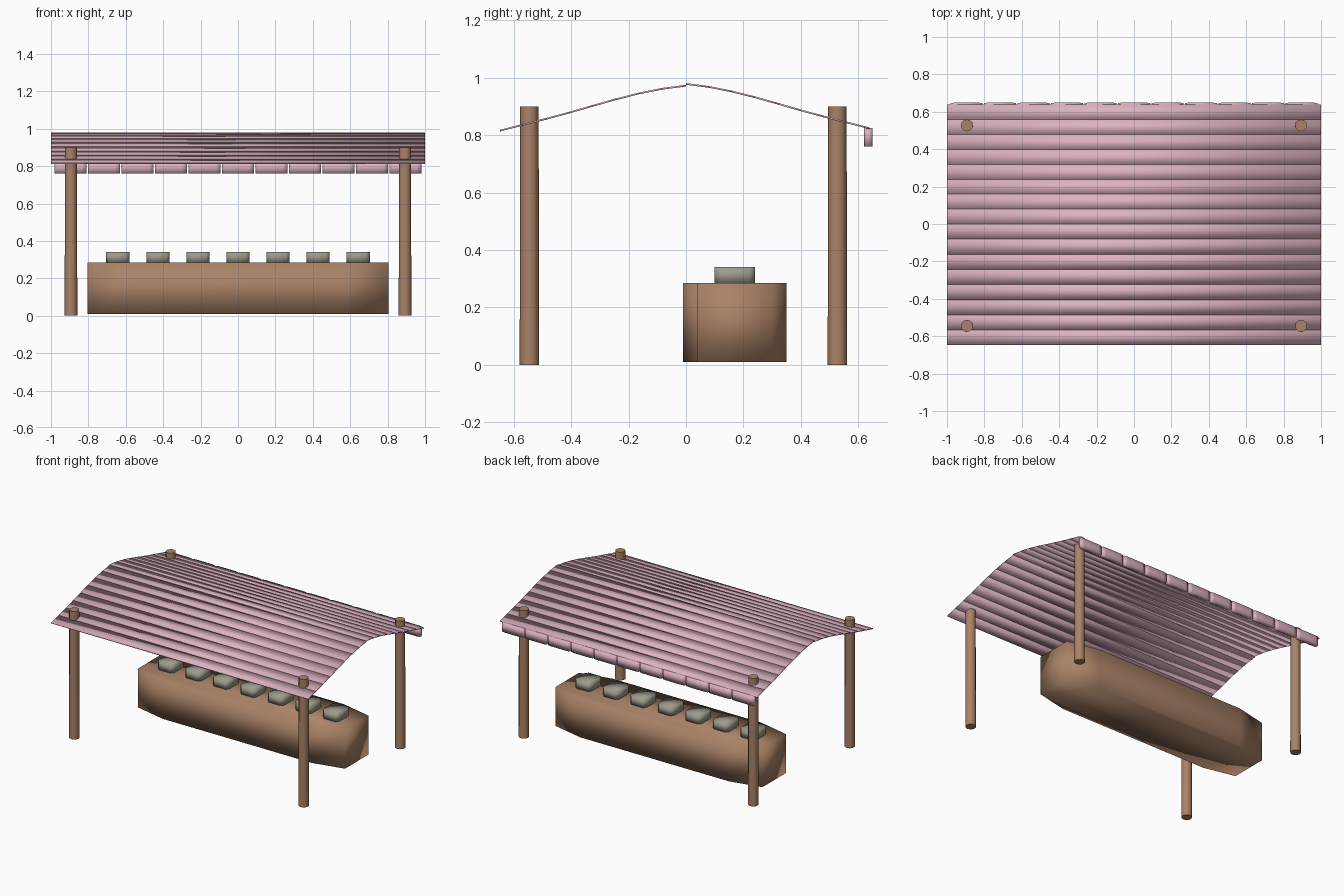
import bpy, bmesh, math

cube = bpy.data.objects.get("Cube")
if cube:
    bpy.data.objects.remove(cube, do_unlink=True)


def material(name, r, g, b):
    m = bpy.data.materials.new(name)
    m.use_nodes = True
    m.diffuse_color = (r, g, b, 1)
    bsdf = m.node_tree.nodes["Principled BSDF"]
    bsdf.inputs["Base Color"].default_value = (r, g, b, 1)
    bsdf.inputs["Roughness"].default_value = 0.8
    return m


PINK = material("pink canvas", 0.72, 0.45, 0.53)
WOOD = material("brown wood", 0.40, 0.225, 0.135)
STONE = material("grey stone", 0.34, 0.325, 0.265)


def extrude(name, bottom, top, mat):
    """Closed solid between two matching rings of points, smooth shaded."""
    bm = bmesh.new()
    lo = [bm.verts.new(p) for p in bottom]
    hi = [bm.verts.new(p) for p in top]
    bm.faces.new(lo[::-1])
    bm.faces.new(hi)
    n = len(lo)
    for i in range(n):
        j = (i + 1) % n
        bm.faces.new((lo[i], lo[j], hi[j], hi[i]))
    bmesh.ops.recalc_face_normals(bm, faces=bm.faces)
    for f in bm.faces:
        f.smooth = True
    mesh = bpy.data.meshes.new(name)
    bm.to_mesh(mesh)
    bm.free()
    mesh.materials.append(mat)
    obj = bpy.data.objects.new(name, mesh)
    bpy.context.collection.objects.link(obj)
    return obj


def cut_corner_block(name, x, y, w, d, z0, z1, mat, cut=0.14):
    """Block whose four upright edges are cut off in proportion to its size."""
    k = 0.5 - cut
    plan = [(-k, -.5), (k, -.5), (.5, -k), (.5, k),
            (k, .5), (-k, .5), (-.5, k), (-.5, -k)]
    ring = [(x + u * w, y + v * d) for u, v in plan]
    return extrude(name, [(*p, z0) for p in ring], [(*p, z1) for p in ring], mat)


# Counter and the row of blocks on it
cut_corner_block("counter", 0, 0.17, 1.61, 0.36, 0.01, 0.285, WOOD)
for i in range(7):
    cut_corner_block(f"counter_block_{i + 1}", (i - 3) * 0.214, 0.17,
                     0.125, 0.142, 0.284, 0.34, STONE)

# Four round posts
for side, x in (("right", -0.893), ("left", 0.893)):
    for end, y in (("front", -0.545), ("back", 0.527)):
        rings = []
        for z, r in ((0, 0.034), (0.9, 0.032)):
            rings.append([(x + r * math.cos(a * math.tau / 12),
                           y + r * math.sin(a * math.tau / 12), z) for a in range(12)])
        post = extrude(f"{end}_{side}_post", rings[0], rings[1], WOOD)
        bpy.ops.object.select_all(action="DESELECT")
        bpy.context.view_layer.objects.active = post
        post.select_set(True)
        bpy.ops.object.shade_smooth_by_angle(angle=math.radians(50))

# Arched roof of long slats, eight on each slope
ARCH = [(0, 0), (.1, .013), (.2, .035), (.3, .063), (.4, .092), (.5, .119), (.65, .157)]


def drop(y):
    for (a, p), (b, q) in zip(ARCH, ARCH[1:]):
        if y <= b:
            return p + (q - p) * (y - a) / (b - a)
    return ARCH[-1][1]


SLATS, THICK = 8, 0.006
for slope, sign, ridge, reach in (("front", -1, 0.975, 0.648), ("back", 1, 0.981, 0.638)):
    for i in range(SLATS):
        y0, y1 = reach * i / SLATS, reach * (i + 1) / SLATS
        z0, z1 = ridge - drop(y0), ridge - drop(y1)
        section = [(sign * y0, z0), (sign * y1, z1),
                   (sign * y1, z1 - THICK), (sign * y0, z0 - THICK)]
        extrude(f"{slope}_roof_slat_{i + 1}", [(-1, *p) for p in section],
                [(1, *p) for p in section], PINK)

# Hanging flaps along the back edge
for i in range(11):
    cut_corner_block(f"roof_flap_{i + 1}", (i - 5) * 0.179, 0.635,
                     0.17, 0.03, 0.76, 0.825, PINK)
